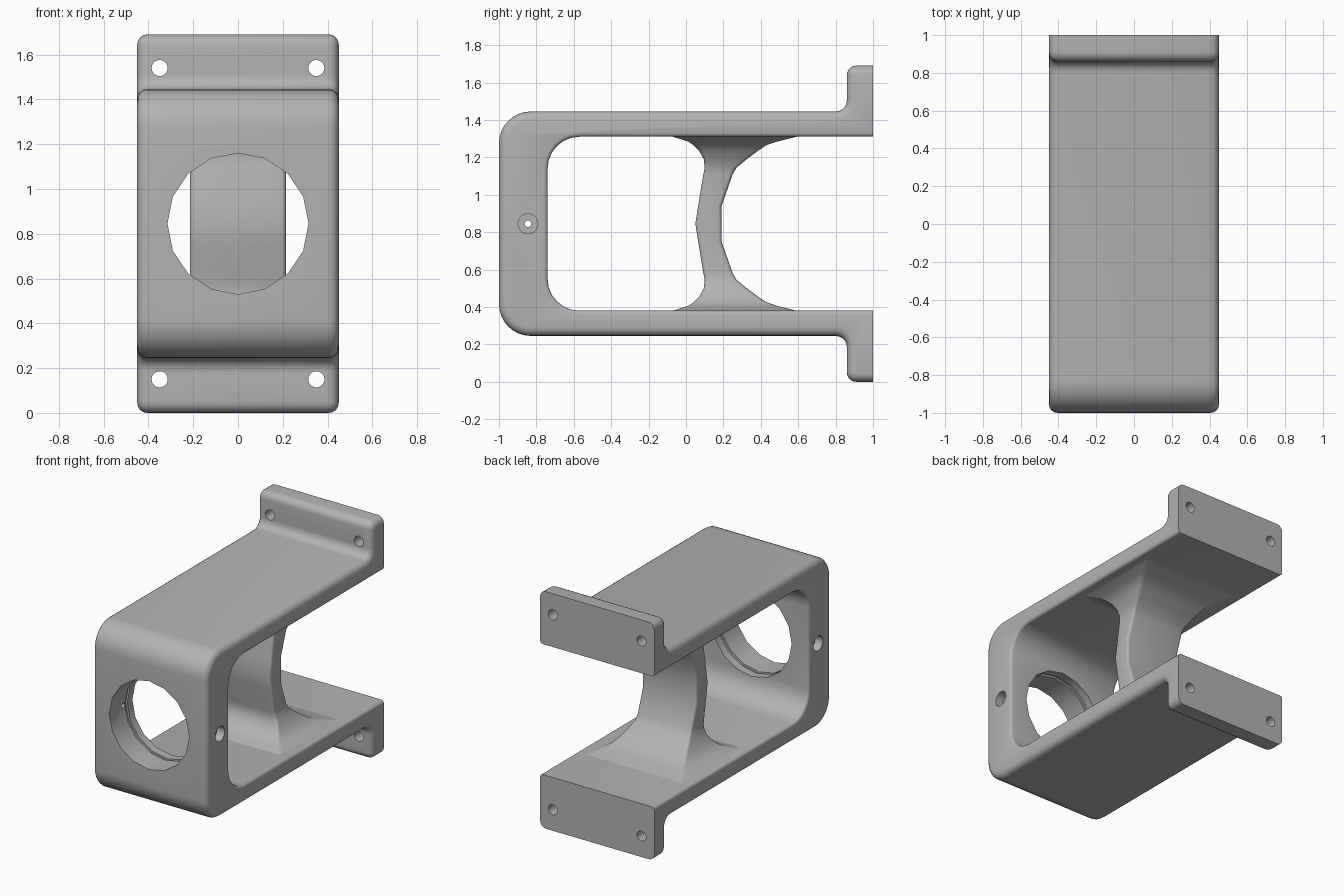
import bpy, bmesh, math
from mathutils import Matrix, Vector

if "Cube" in bpy.data.objects:
    bpy.data.objects.remove(bpy.data.objects["Cube"], do_unlink=True)

MID = 0.845      # mid height, the model mirrors about it
HALF = 0.45      # half width

grey = bpy.data.materials.new("plain_grey")
grey.use_nodes = True
grey.diffuse_color = (0.45, 0.45, 0.45, 1)
grey.node_tree.nodes["Principled BSDF"].inputs["Base Color"].default_value = grey.diffuse_color


def make(name, bm):
    bmesh.ops.recalc_face_normals(bm, faces=bm.faces)
    mesh = bpy.data.meshes.new(name)
    bm.to_mesh(mesh)
    bm.free()
    mesh.materials.append(grey)
    obj = bpy.data.objects.new(name, mesh)
    bpy.context.collection.objects.link(obj)
    return obj


def activate(obj):
    bpy.ops.object.select_all(action='DESELECT')
    obj.select_set(True)
    bpy.context.view_layer.objects.active = obj


def arc(cx, cy, r, start, end, steps):
    angles = [math.radians(start + (end - start) * i / steps) for i in range(steps + 1)]
    return [(cx + r * math.cos(a), cy + r * math.sin(a)) for a in angles]


def cut(obj, centre, axis, radius, depth, sides):
    """Cut a straight round hole through obj."""
    bm = bmesh.new()
    turn = Vector(axis).to_track_quat('Z', 'Y').to_matrix().to_4x4()
    bmesh.ops.create_cone(bm, cap_ends=True, segments=sides, radius1=radius, radius2=radius,
                          depth=depth, matrix=Matrix.Translation(centre) @ turn)
    cutter = make("hole_cutter", bm)
    cutter.hide_render = True
    mod = obj.modifiers.new("hole", 'BOOLEAN')
    mod.operation = 'DIFFERENCE'
    mod.solver = 'EXACT'
    mod.object = cutter
    activate(obj)
    bpy.ops.object.modifier_apply(modifier=mod.name)
    bpy.data.objects.remove(cutter, do_unlink=True)


# Upper half of the side profile, as y and height above the middle
arm_out, arm_in, top = 0.6, 0.465, MID
outer = arc(-0.83, arm_out - 0.17, 0.17, 180, 90, 8)
outer += arc(0.80, arm_out + 0.06, 0.06, -90, 0, 5)
outer += arc(0.91, top - 0.05, 0.05, 180, 90, 5)
outer += [(1, top)]
inner = [(1, arm_in)] + arc(-0.57, arm_in - 0.17, 0.17, 90, 180, 6)
upper = outer + inner
lower = [(y, -z) for y, z in reversed(upper)]
# Walk the outside of the upper half, the inside, then the mirrored half
profile = outer + inner + [(y, -z) for y, z in reversed(inner)] + [(y, -z) for y, z in reversed(outer)]

# Bracket body: extruded profile with rounded rims
bm = bmesh.new()
face = bm.faces.new([bm.verts.new((-HALF, y, MID + z)) for y, z in profile])
moved = bmesh.ops.extrude_face_region(bm, geom=[face])["geom"]
bmesh.ops.translate(bm, vec=(2 * HALF, 0, 0),
                    verts=[v for v in moved if isinstance(v, bmesh.types.BMVert)])
bmesh.ops.recalc_face_normals(bm, faces=bm.faces)


def rim_edges(inside):
    found = []
    for e in bm.edges:
        a, b = e.verts
        on_cap = abs(a.co.x - b.co.x) < 1e-4 and abs(abs(a.co.x) - HALF) < 1e-4
        on_back = a.co.y > 0.999 and b.co.y > 0.999
        is_in = all(abs(v.co.z - MID) < arm_in + 0.001 and v.co.y > -0.76 for v in e.verts)
        if on_cap and not on_back and is_in == inside:
            found.append(e)
    return found


rims = [(rim_edges(False), 0.045, 4), (rim_edges(True), 0.02, 3)]
for edges, width, steps in rims:
    bmesh.ops.bevel(bm, geom=[e for e in edges if e.is_valid], offset=width,
                    offset_type='OFFSET', segments=steps, profile=0.5,
                    affect='EDGES', clamp_overlap=False)
body = make("bracket_body", bm)

# Large front opening with a fine groove in its wall
cut(body, (0, -0.87, MID), (0, 1, 0), 0.315, 0.6, 16)
cut(body, (0, -0.81, MID), (0, 1, 0), 0.328, 0.025, 16)

# Small side holes with wider mouths, and the mounting holes
for side in (-1, 1):
    cut(body, (side * 0.4, -0.845, MID), (1, 0, 0), 0.018, 0.5, 12)
    cut(body, (side * HALF, -0.845, MID), (1, 0, 0), 0.053, 0.12, 20)
    for level in (-1, 1):
        cut(body, (side * 0.35, 0.93, MID + level * 0.695), (0, 1, 0), 0.036, 0.4, 20)

# Waisted pillar: height above middle, front y, back y, half width
levels = [(0, 0.05, 0.19, 0.215), (0.095, 0.065, 0.19, 0.215), (0.265, 0.093, 0.25, 0.215),
          (0.30, 0.10, 0.27, 0.22), (0.345, 0.095, 0.325, 0.24), (0.39, 0.07, 0.385, 0.265),
          (0.42, 0.04, 0.43, 0.29), (0.44, 0.01, 0.49, 0.32), (0.465, -0.07, 0.59, 0.38),
          (0.48, -0.07, 0.59, 0.38)]
stack = [(-z, f, b, w) for z, f, b, w in reversed(levels[1:])] + levels
bm = bmesh.new()
rings = []
for z, front, back, w in stack:
    r = 0.02
    loop = []
    for cx, cy, start in ((w - r, back - r, 0), (r - w, back - r, 90),
                          (r - w, front + r, 180), (w - r, front + r, 270)):
        loop += arc(cx, cy, r, start, start + 90, 4)
    rings.append([bm.verts.new((x, y, MID + z)) for x, y in loop])
for low, high in zip(rings, rings[1:]):
    for i in range(len(low)):
        j = (i + 1) % len(low)
        bm.faces.new((low[i], low[j], high[j], high[i]))
bm.faces.new(rings[0])
bm.faces.new(rings[-1])
pillar = make("centre_pillar", bm)

for obj in (body, pillar):
    activate(obj)
    bpy.ops.object.shade_smooth_by_angle(angle=math.radians(35))
